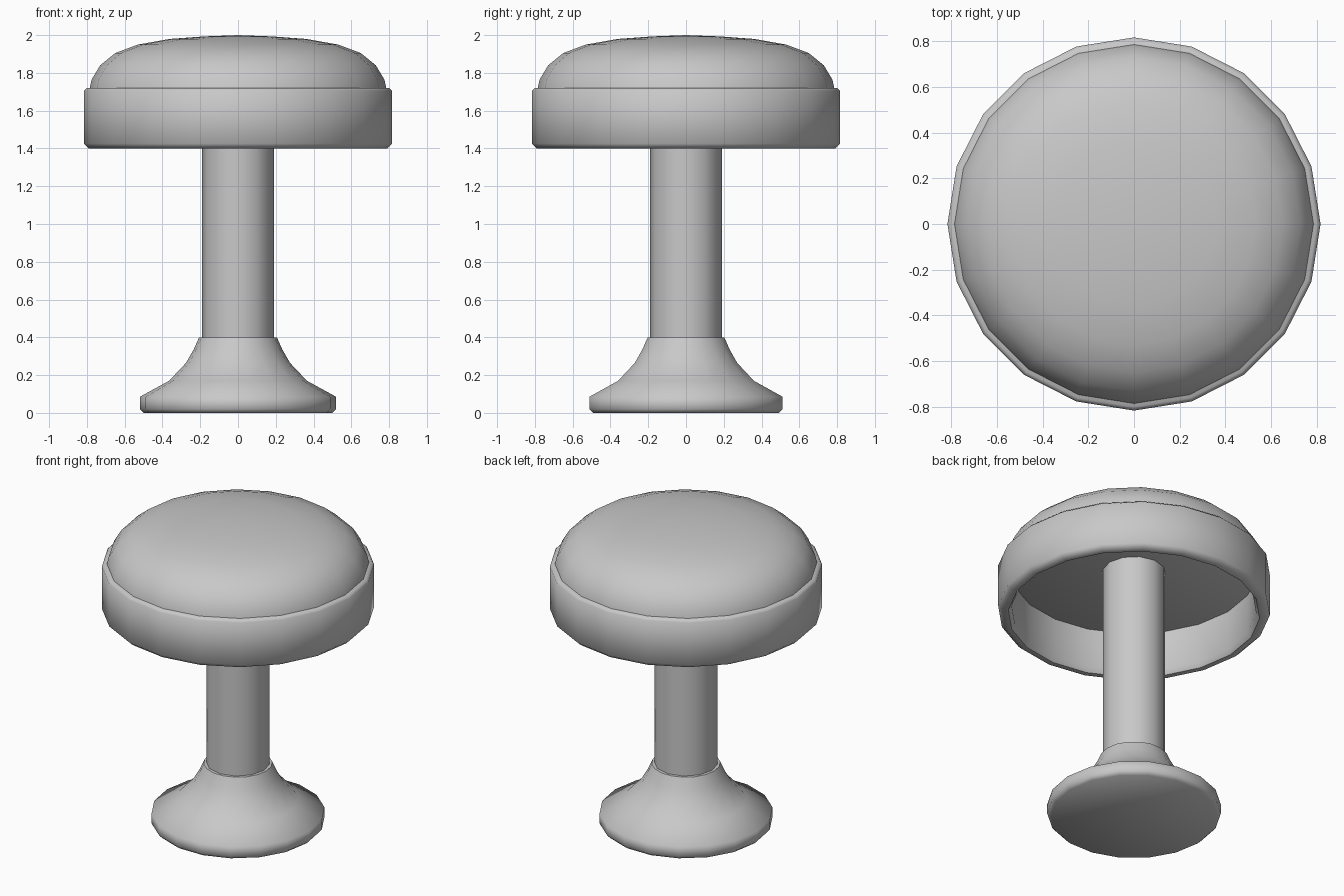
import bpy, bmesh, math

if "Cube" in bpy.data.objects:
    bpy.data.objects.remove(bpy.data.objects["Cube"])

grey = bpy.data.materials.new("plain grey")
grey.diffuse_color = (0.58, 0.58, 0.58, 1)
grey.use_nodes = True
grey.node_tree.nodes["Principled BSDF"].inputs["Base Color"].default_value = grey.diffuse_color


def lathe(name, profile, sides, closed=False, angle=50):
    """Turn a (radius, height) profile around z; radius 0 closes to a point."""
    bm = bmesh.new()
    rings = []
    for r, z in profile:
        if r == 0:
            rings.append([bm.verts.new((0, 0, z))] * sides)
        else:
            rings.append([bm.verts.new((r * math.cos(2 * math.pi * i / sides),
                                        r * math.sin(2 * math.pi * i / sides), z))
                          for i in range(sides)])
    pairs = list(zip(rings, rings[1:]))
    if closed:
        pairs.append((rings[-1], rings[0]))
    for a, b in pairs:
        for i in range(sides):
            j = (i + 1) % sides
            corners = list(dict.fromkeys((a[i], a[j], b[j], b[i])))
            bm.faces.new(corners)
    bmesh.ops.recalc_face_normals(bm, faces=bm.faces)
    mesh = bpy.data.meshes.new(name)
    bm.to_mesh(mesh)
    bm.free()
    mesh.materials.append(grey)
    obj = bpy.data.objects.new(name, mesh)
    bpy.context.collection.objects.link(obj)
    bpy.ops.object.select_all(action='DESELECT')
    obj.select_set(True)
    bpy.context.view_layer.objects.active = obj
    bpy.ops.object.shade_smooth_by_angle(angle=math.radians(angle))
    return obj


# Flared foot with a thin bevelled edge
lathe("base", [(0, 0), (0.50, 0), (0.52, 0.02), (0.52, 0.085), (0.365, 0.17),
               (0.275, 0.265), (0.235, 0.335), (0.206, 0.40), (0, 0.40)], 18, angle=62)

# Post up to the underside of the seat
lathe("column", [(0, 0.38), (0.19, 0.38), (0.19, 1.70), (0, 1.70)], 12)

# Hollow band around the seat
lathe("seat_rim", [(0.735, 1.70), (0.735, 1.43), (0.755, 1.40), (0.79, 1.40),
                   (0.816, 1.425), (0.816, 1.705), (0.80, 1.72), (0.735, 1.72)],
      20, closed=True)

# Domed cushion, flat underneath
lathe("cushion", [(0, 1.69), (0.745, 1.69), (0.785, 1.72), (0.775, 1.765), (0.73, 1.84),
                  (0.65, 1.905), (0.53, 1.95), (0.36, 1.98), (0.18, 1.993), (0, 2.0)], 20)
